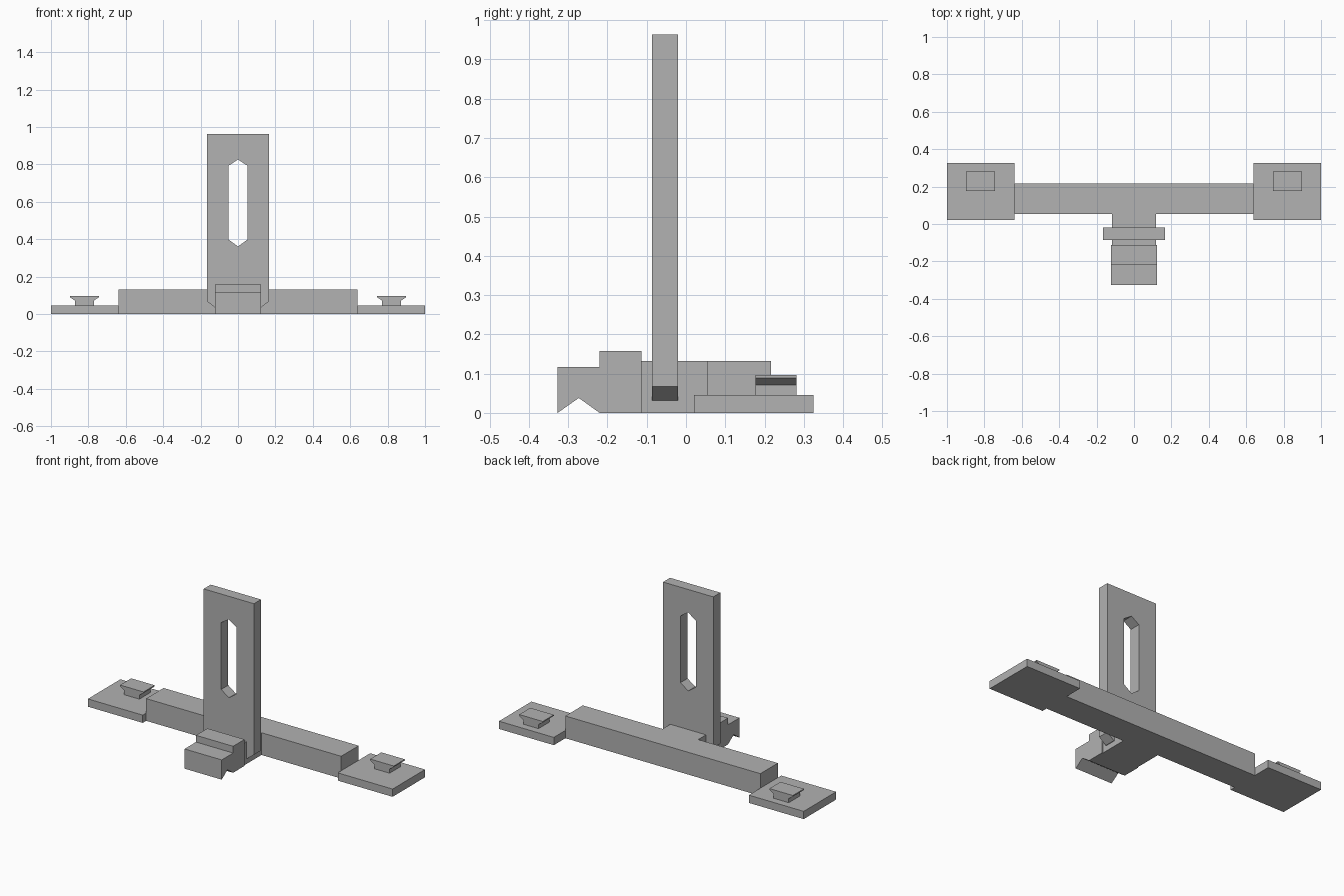
import bpy, bmesh
from mathutils import Vector

if "Cube" in bpy.data.objects:
    bpy.data.objects.remove(bpy.data.objects["Cube"], do_unlink=True)

# Single plain grey material
grey = bpy.data.materials.new("plain_grey")
grey.use_nodes = True
colour = (0.445, 0.445, 0.445, 1)
grey.diffuse_color = colour
grey.node_tree.nodes["Principled BSDF"].inputs["Base Color"].default_value = colour


def prism(name, outline, axis, start, end):
    """Extrude an outline along x (outline is y, z) or along y (outline is x, z)."""
    def place(a, b, depth):
        return Vector((depth, a, b)) if axis == "x" else Vector((a, depth, b))
    bm = bmesh.new()
    face = bm.faces.new([bm.verts.new(place(a, b, start)) for a, b in outline])
    grown = bmesh.ops.extrude_face_region(bm, geom=[face])
    moved = [v for v in grown["geom"] if isinstance(v, bmesh.types.BMVert)]
    bmesh.ops.translate(bm, verts=moved, vec=place(0, 0, end - start))
    bmesh.ops.recalc_face_normals(bm, faces=bm.faces)
    mesh = bpy.data.meshes.new(name)
    bm.to_mesh(mesh)
    bm.free()
    mesh.materials.append(grey)
    obj = bpy.data.objects.new(name, mesh)
    bpy.context.collection.objects.link(obj)
    return obj


def box(name, x0, x1, y0, y1, z0, z1):
    return prism(name, [(x0, z0), (x1, z0), (x1, z1), (x0, z1)], "y", y0, y1)


def mirrored(half):
    """Complete a symmetric outline from its right half, listed bottom to top."""
    return half + [(-a, b) for a, b in reversed(half) if a]


# Long cross bar and the short arm running forward from it
box("cross_bar", -0.64, 0.64, 0.053, 0.217, 0, 0.132)
box("forward_arm", -0.117, 0.117, -0.113, 0.053, 0, 0.132)

# Stepped front foot with a V notch underneath
foot = [(-0.327, 0), (-0.273, 0.038), (-0.22, 0), (-0.113, 0),
        (-0.113, 0.157), (-0.22, 0.157), (-0.22, 0.117), (-0.327, 0.117)]
prism("front_foot", foot, "x", -0.122, 0.122)

# Upright plate with bevelled lower corners
plate = prism("upright_plate",
              mirrored([(0.12, 0.032), (0.165, 0.067), (0.165, 0.963)]),
              "y", -0.086, -0.02)

# Pointed slot cut through the plate
slot = prism("slot_cutter",
             mirrored([(0, 0.361), (0.05, 0.397), (0.05, 0.793), (0, 0.826)]),
             "y", -0.2, 0.1)
slot.hide_render = True
slot.hide_set(True)
cut = plate.modifiers.new("slot", "BOOLEAN")
cut.operation = "DIFFERENCE"
cut.solver = "EXACT"
cut.object = slot
bpy.context.view_layer.objects.active = plate
bpy.ops.object.modifier_apply(modifier=cut.name)
bpy.data.objects.remove(slot, do_unlink=True)

# End pads, each carrying a flared stud
stud = mirrored([(0.05, 0.046), (0.05, 0.071), (0.077, 0.089), (0.077, 0.096)])
for side, sign in (("left", 1), ("right", -1)):
    inner, outer = sorted((sign * 0.64, sign))
    box(side + "_end_pad", inner, outer, 0.021, 0.325, 0, 0.046)
    prism(side + "_stud", [(a + sign * 0.821, b) for a, b in stud],
          "y", 0.177, 0.281)
